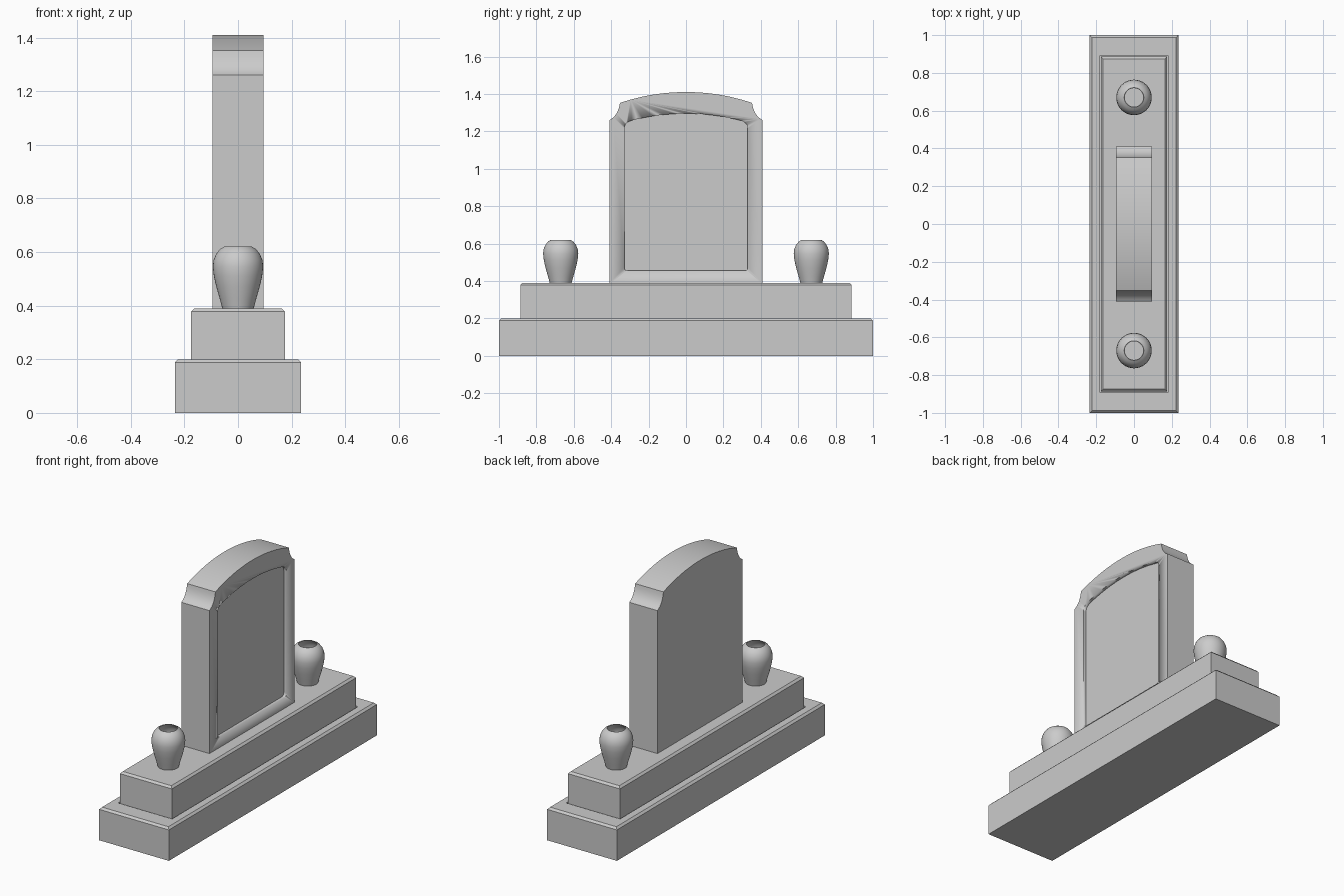
import bpy, bmesh, math
from mathutils import Matrix

if "Cube" in bpy.data.objects:
    bpy.data.objects.remove(bpy.data.objects["Cube"])


def finish(bm, name, angle=35):
    bmesh.ops.recalc_face_normals(bm, faces=bm.faces[:])
    me = bpy.data.meshes.new(name)
    bm.to_mesh(me)
    bm.free()
    ob = bpy.data.objects.new(name, me)
    bpy.context.collection.objects.link(ob)
    bpy.ops.object.select_all(action='DESELECT')
    ob.select_set(True)
    bpy.context.view_layer.objects.active = ob
    bpy.ops.object.shade_smooth_by_angle(angle=math.radians(angle))
    return ob


def slab(name, hx, hy, z0, z1, socket=None):
    """Box with eased top edges and an optional sunken socket in its top."""
    bm = bmesh.new()
    bmesh.ops.create_cube(bm, size=1)
    for v in bm.verts:
        v.co = (v.co.x * 2 * hx, v.co.y * 2 * hy, z1 if v.co.z > 0 else z0)
    top = [e for e in bm.edges if all(v.co.z > z1 - 1e-4 for v in e.verts)]
    bmesh.ops.bevel(bm, geom=top, offset=0.012, segments=1, affect='EDGES', profile=0.5)
    if socket:
        face = max(bm.faces, key=lambda f: f.calc_center_median().z)
        for drop in (0, 0.01):
            bmesh.ops.inset_region(bm, faces=[face], thickness=0.005)
            for v in face.verts:
                v.co = (math.copysign(socket[0], v.co.x),
                        math.copysign(socket[1], v.co.y), z1 - drop)
    return finish(bm, name, 20)


def quad_curve(a, c, b, n):
    return [tuple((1 - t) ** 2 * p + 2 * t * (1 - t) * q + t * t * r
                  for p, q, r in zip(a, c, b)) for t in (i / n for i in range(n + 1))]


def crown(half, z_end, z_mid, n):
    """Left-to-right circular arc over the centre."""
    h = z_mid - z_end
    r = (half * half + h * h) / (2 * h)
    a = math.asin(half / r)
    return [(r * math.sin(t), z_mid - r + r * math.cos(t))
            for t in (a * (2 * i / n - 1) for i in range(n + 1))]


def extrude_outline(name, left, arc, x0, x1):
    """Left side outline, crown arc, mirrored right side; extruded along x."""
    pts = left + arc[1:-1] + [(-y, z) for y, z in reversed(left)]
    bm = bmesh.new()
    face = bm.faces.new([bm.verts.new((x0, y, z)) for y, z in pts])
    ext = bmesh.ops.extrude_face_region(bm, geom=[face])['geom']
    bmesh.ops.translate(bm, vec=(x1 - x0, 0, 0),
                        verts=[g for g in ext if isinstance(g, bmesh.types.BMVert)])
    return finish(bm, name)


# Stepped plinth
slab("lower_base", 0.235, 1.0, 0, 0.2, socket=(0.181, 0.893))
slab("upper_base", 0.175, 0.886, 0.19, 0.39)

# Upright tablet with scooped shoulders and curved top
left = [(-0.41, 0.385)] + quad_curve((-0.41, 1.26), (-0.363, 1.283), (-0.353, 1.352), 8)
tablet = extrude_outline("tablet", left, crown(0.353, 1.352, 1.41, 24), -0.095, 0.095)

# Recessed inscription panel on the +x face
left = (quad_curve((-0.31, 0.455), (-0.33, 0.455), (-0.33, 0.475), 4)
        + quad_curve((-0.33, 1.215), (-0.33, 1.248), (-0.29, 1.258), 6))
cutter = extrude_outline("panel_cutter", left, crown(0.29, 1.258, 1.295, 20), 0.077, 0.15)
cutter.hide_render = True
mod = tablet.modifiers.new("panel_recess", 'BOOLEAN')
mod.operation = 'DIFFERENCE'
mod.solver = 'EXACT'
mod.object = cutter
bpy.context.view_layer.objects.active = tablet
bpy.ops.object.modifier_apply(modifier=mod.name)
bpy.data.objects.remove(cutter)

# Pair of hollow vases
PROFILE = [(0, 0.388), (0.058, 0.388), (0.068, 0.425), (0.081, 0.47), (0.09, 0.51),
           (0.094, 0.545), (0.091, 0.57), (0.082, 0.592), (0.068, 0.61), (0.052, 0.62),
           (0.049, 0.619), (0.064, 0.607), (0.082, 0.58), (0.089, 0.545), (0.076, 0.47),
           (0.053, 0.395), (0, 0.395)]
for name, y in (("left_vase", -0.67), ("right_vase", 0.67)):
    bm = bmesh.new()
    vs = [bm.verts.new((r, 0, z)) for r, z in PROFILE]
    es = [bm.edges.new(p) for p in zip(vs, vs[1:])]
    bmesh.ops.spin(bm, geom=vs + es, cent=(0, 0, 0), axis=(0, 0, 1),
                   angle=math.tau, steps=40, use_merge=True)
    bmesh.ops.remove_doubles(bm, verts=bm.verts[:], dist=1e-4)
    bmesh.ops.transform(bm, matrix=Matrix.Translation((0, y, 0)), verts=bm.verts[:])
    finish(bm, name, 45)
